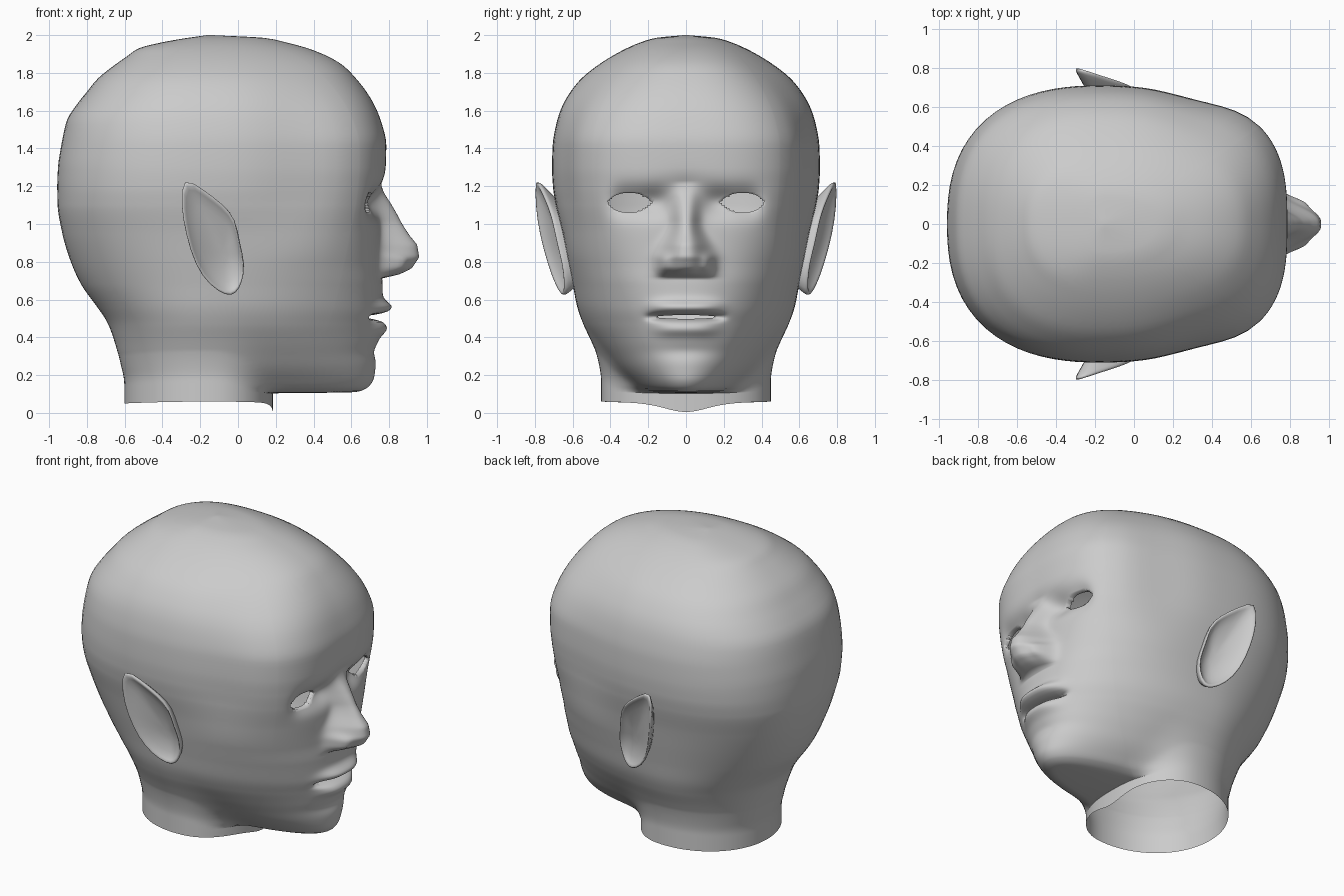
import bpy, bmesh, math
from math import cos, sin, exp, ceil, radians

cube = bpy.data.objects.get("Cube")
if cube:
    bpy.data.objects.remove(cube, do_unlink=True)

skin = bpy.data.materials.new("plain_grey")
skin.use_nodes = True
GREY = (0.6, 0.6, 0.6, 1)
skin.diffuse_color = GREY
skin.node_tree.nodes["Principled BSDF"].inputs["Base Color"].default_value = GREY

AXIS = -0.15     # x of the vertical axis the sections are drawn around

# Section rows: height, reach to the face, reach to the back, half width
ROWS = [
    (.05, .1, .3, .1), (.1, .12, .3, .1), (.105, .45, .3, .12), (.107, .65, .3, .16),
    (.11, .77, .3, .2), (.13, .83, .3, .26), (.18, .868, .35, .32), (.24, .878, .41, .38),
    (.31, .884, .455, .435), (.38, .893, .488, .485), (.47, .905, .532, .54), (.56, .916, .595, .575),
    (.68, .915, .68, .6), (.8, .905, .735, .625), (.95, .903, .78, .655), (1.1, .913, .805, .69),
    (1.2, .924, .807, .705), (1.3, .933, .803, .71), (1.42, .935, .785, .706),
    (1.55, .905, .755, .682), (1.63, .872, .705, .653), (1.7, .83, .65, .612), (1.77, .775, .592, .555),
    (1.84, .705, .505, .468), (1.89, .62, .435, .39), (1.93, .52, .375, .315), (1.96, .41, .26, .245),
    (1.985, .29, .12, .16), (2.0, .01, .01, .01)]

# Nose ridge: height, projection
NOSE = [(.712, 0), (.735, .1), (.767, .165), (.825, .205), (.89, .195), (.94, .155),
        (1.01, .108), (1.085, .065), (1.15, .035), (1.22, 0)]

# Openings: centre y, centre z, half width, half height
HOLES = [(.3, 1.113, .125, .052), (-.3, 1.113, .125, .052), (0, .508, .18, .01)]


def smooth(a, b, v):
    t = min(1, max(0, (v - a) / (b - a)))
    return t * t * (3 - 2 * t)


def bump(v, centre, size, power=2):
    return exp(-abs((v - centre) / size) ** power)


def tangent(a, b, c):
    p, q = b - a, c - b
    return 2 * p * q / (p + q) if p * q > 0 else 0


def between(i, t):
    """Monotone curve through the rows, from row i to row i + 1."""
    last = len(ROWS) - 1
    out = []
    for k in range(4):
        a, b = ROWS[i][k], ROWS[i + 1][k]
        ma = tangent(ROWS[i - 1][k], a, b) if i else b - a
        mb = tangent(a, b, ROWS[i + 2][k]) if i + 2 <= last else b - a
        h = t * t * (3 - 2 * t)
        out.append(a + (b - a) * h + ma * t * (1 - t) ** 2 - mb * t * t * (1 - t))
    return out


def oval(ang, front, back, wide, nf, nb):
    c, s = cos(ang), abs(sin(ang))
    reach, n = (front, nf) if c > 0 else (back, nb)
    return ((abs(c) / reach) ** n + (s / wide) ** n) ** (-1 / n)


def nose_ridge(z):
    for (z0, h0), (z1, h1) in zip(NOSE, NOSE[1:]):
        if z0 <= z < z1:
            return h0 + (h1 - h0) * (z - z0) / (z1 - z0)
    return 0


def face_relief(y, z):
    """Forward offset of the face: nose, sockets, lids, lips, mouth slit."""
    y = abs(y)
    wide = .06 + .055 * (1 - smooth(.82, 1.02, z))
    d = nose_ridge(z) * bump(y, 0, wide, 2.6)
    d += .05 * bump(y, .115, .035) * bump(z, .79, .05, 3)
    d -= .025 * bump(y, 0, .12) * bump(z, 1.18, .07)
    d -= .075 * bump(y, .24, .15, 4) * bump(z, 1.115, .075)
    d += .015 * bump(y, .29, .09) * bump(z, 1.113, .06)
    d -= .015 * bump(y, 0, .17) * bump(z, .325, .04)
    d += .048 * bump(y, 0, .18, 4) * bump(z, .56, .035)
    d += .036 * bump(y, 0, .16, 4) * bump(z, .445, .04)
    d -= .085 * bump(y, 0, .185, 6) * bump(z, .508, .017)
    return d


def lid_height(hole, y):
    u = (y - hole[0]) / hole[2]
    return hole[3] * (1 - abs(u) ** 2.4) if abs(u) < 1 else -1


def finish(bm, name):
    bmesh.ops.recalc_face_normals(bm, faces=bm.faces)
    mesh = bpy.data.meshes.new(name)
    bm.to_mesh(mesh)
    bm.free()
    mesh.materials.append(skin)
    mesh.shade_smooth()
    ob = bpy.data.objects.new(name, mesh)
    bpy.context.collection.objects.link(ob)
    return ob


# Angles: fine across the face, coarse around the back
half = [radians(.8 * k) for k in range(42)]
half += [half[-1] + (math.pi - half[-1]) * k / 32 for k in range(1, 33)]
angles = half + [-a for a in reversed(half[1:-1])]

# Section levels
levels = []
for i in range(len(ROWS) - 1):
    rise, run = ROWS[i + 1][0] - ROWS[i][0], abs(ROWS[i + 1][1] - ROWS[i][1])
    steps = max(2, ceil(rise / .011) if rise + ROWS[i][0] < 1.35 else ceil(rise / .03), ceil(run / .04))
    levels += [between(i, k / steps) for k in range(steps)]
levels.append(list(ROWS[-1]))

# Head and neck as one lofted skin
bm = bmesh.new()
rings = []
for z, front, back, wide in levels:
    ring = []
    face_round = 2.05 + .85 * smooth(.4, 1.15, z) - .55 * smooth(1.4, 1.85, z)
    back_round = 2.05 + .42 * smooth(.6, 1.2, z) - .1 * smooth(1.6, 1.9, z)
    for ang in angles:
        r = oval(ang, front, back, wide, face_round, back_round)
        if z < .65:      # blend the jaw into the neck
            n = oval(ang, .335, .452, .45, 2.3, 2.05)
            h = max(0, 1 - abs(r - n) / .14)
            r = max(r, n) + h * h * .03
        x, y, vz = AXIS + r * cos(ang), r * sin(ang), z
        y *= 1 - .06 * bump(x, .35, .25) * smooth(.8, 1.2, z)     # temples
        if x > .35 and z > .2:
            for hole in HOLES:      # settle the grid on the opening edges
                edge, dz = lid_height(hole, y), z - hole[1]
                if edge > 0 and abs(abs(dz) - edge) < .0058:
                    vz = hole[1] + math.copysign(edge, dz)
            x += face_relief(y, vz) * smooth(.35, .5, x)
        if z < .1:      # wavy lower edge with a dip at the throat
            vz += ((1 - z * 10) * 2) * (.01 * sin(ang) ** 2 - .045 * bump(ang, 0, .45))
        ring.append(bm.verts.new((x, y, max(0, vz))))
    rings.append(ring)
count = len(angles)
for low, high in zip(rings, rings[1:]):
    for k in range(count):
        m = (k + 1) % count
        bm.faces.new((low[k], low[m], high[m], high[k]))
bm.faces.new(rings[-1])


def in_hole(v, hole):
    return v.co.x > .35 and abs(v.co.z - hole[1]) <= lid_height(hole, v.co.y) + .0005


# Eye and mouth openings with a short inner rim
gone = [f for f in bm.faces if any(all(in_hole(v, h) for v in f.verts) for h in HOLES)]
bmesh.ops.delete(bm, geom=gone, context='FACES')
rim = [e for e in bm.edges if e.is_boundary and e.verts[0].co.z > .3]
new = bmesh.ops.extrude_edge_only(bm, edges=rim)["geom"]
bmesh.ops.translate(bm, vec=(-.03, 0, 0), verts=[g for g in new if isinstance(g, bmesh.types.BMVert)])
finish(bm, "head")

# Pointed ears: outline in side view, then nested loops (scale, outward shift)
OUTLINE = [(-.3, 1.265), (-.19, 1.19), (-.08, 1.11), (-.01, 1.03), (.01, .9), (.04, .79), (.025, .69),
           (-.01, .625), (-.06, .615), (-.15, .67), (-.23, .78), (-.28, .95), (-.305, 1.1)]
LOOPS = [(.6, -.13), (.85, -.05), (.98, -.012), (1, .004), (.93, .012), (.84, -.012), (.5, -.035), (.2, -.045)]


def ear(side, name):
    bm = bmesh.new()
    loops = []
    for scale, shift in LOOPS:
        loop = []
        for px, pz in OUTLINE:
            x = -.08 + (px + .08) * scale
            z = .84 + (pz - .84) * scale
            y = .632 - .3 * x + .11 * (z - .62) + .02 * bump(z, 1, .2) + shift
            loop.append(bm.verts.new((x, side * y, z)))
        loops.append(loop)
    n = len(OUTLINE)
    for a, b in zip(loops, loops[1:]):
        for k in range(n):
            m = (k + 1) % n
            bm.faces.new((a[k], a[m], b[m], b[k]))
    bm.faces.new(loops[-1])
    bm.faces.new(loops[0])
    ob = finish(bm, name)
    sub = ob.modifiers.new("soften", 'SUBSURF')
    sub.levels = sub.render_levels = 1


ear(1, "left_ear")
ear(-1, "right_ear")
